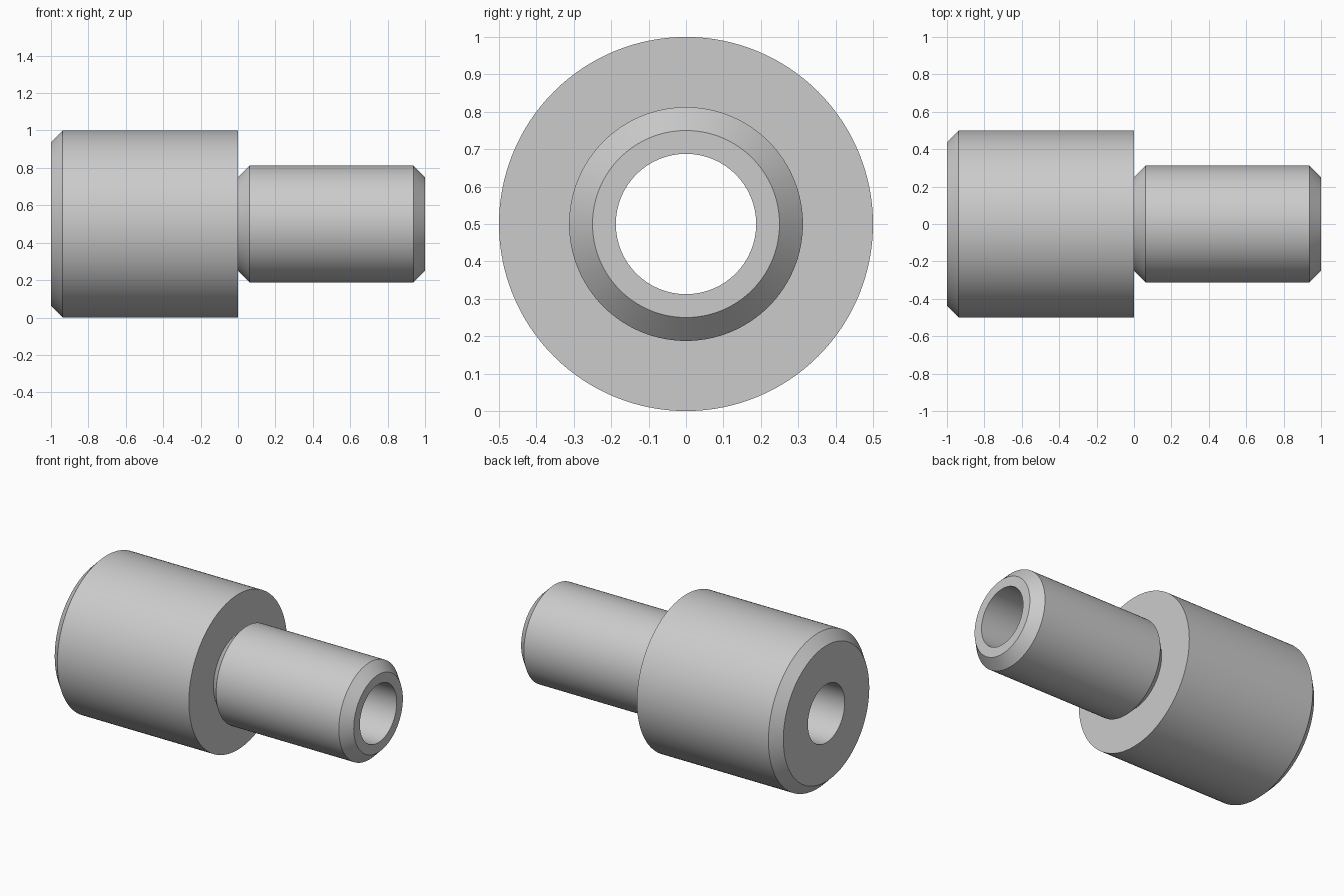
import bpy
import math

SEGMENTS = 128
AXIS_HEIGHT = 0.5

cube = bpy.data.objects.get("Cube")
if cube:
    bpy.data.objects.remove(cube, do_unlink=True)

# Plain grey metal
grey = bpy.data.materials.new("grey_metal")
grey.use_nodes = True
colour = (0.6, 0.6, 0.6, 1)
grey.diffuse_color = colour
grey.node_tree.nodes["Principled BSDF"].inputs["Base Color"].default_value = colour


def lathe_x(name, profile):
    """Spin a closed (x, radius) profile around the horizontal x axis."""
    n = len(profile)
    verts, faces = [], []
    for s in range(SEGMENTS):
        a = 2 * math.pi * s / SEGMENTS
        verts += [(x, r * math.cos(a), AXIS_HEIGHT + r * math.sin(a)) for x, r in profile]
        here, there = s * n, (s + 1) % SEGMENTS * n
        for i in range(n):
            j = (i + 1) % n
            faces.append((here + i, here + j, there + j, there + i))
    mesh = bpy.data.meshes.new(name)
    mesh.from_pydata(verts, [], faces)
    mesh.materials.append(grey)
    obj = bpy.data.objects.new(name, mesh)
    bpy.context.collection.objects.link(obj)
    bpy.ops.object.select_all(action='DESELECT')
    bpy.context.view_layer.objects.active = obj
    obj.select_set(True)
    # Consistent outward normals, smooth walls, sharp chamfers
    bpy.ops.object.mode_set(mode='EDIT')
    bpy.ops.mesh.select_all(action='SELECT')
    bpy.ops.mesh.normals_make_consistent(inside=False)
    bpy.ops.object.mode_set(mode='OBJECT')
    bpy.ops.object.shade_smooth_by_angle(angle=math.radians(30))
    return obj


bore, body, spigot, chamfer = 0.1875, 0.5, 0.3125, 0.0625

# Wide body, undercut spigot and straight through bore in one turned piece
lathe_x("stepped_bushing", [
    (-1, bore),
    (-1, body - chamfer),
    (-1 + chamfer, body),
    (0, body),
    (0, spigot - chamfer),
    (chamfer, spigot),
    (1 - chamfer, spigot),
    (1, spigot - chamfer),
    (1, bore),
])
